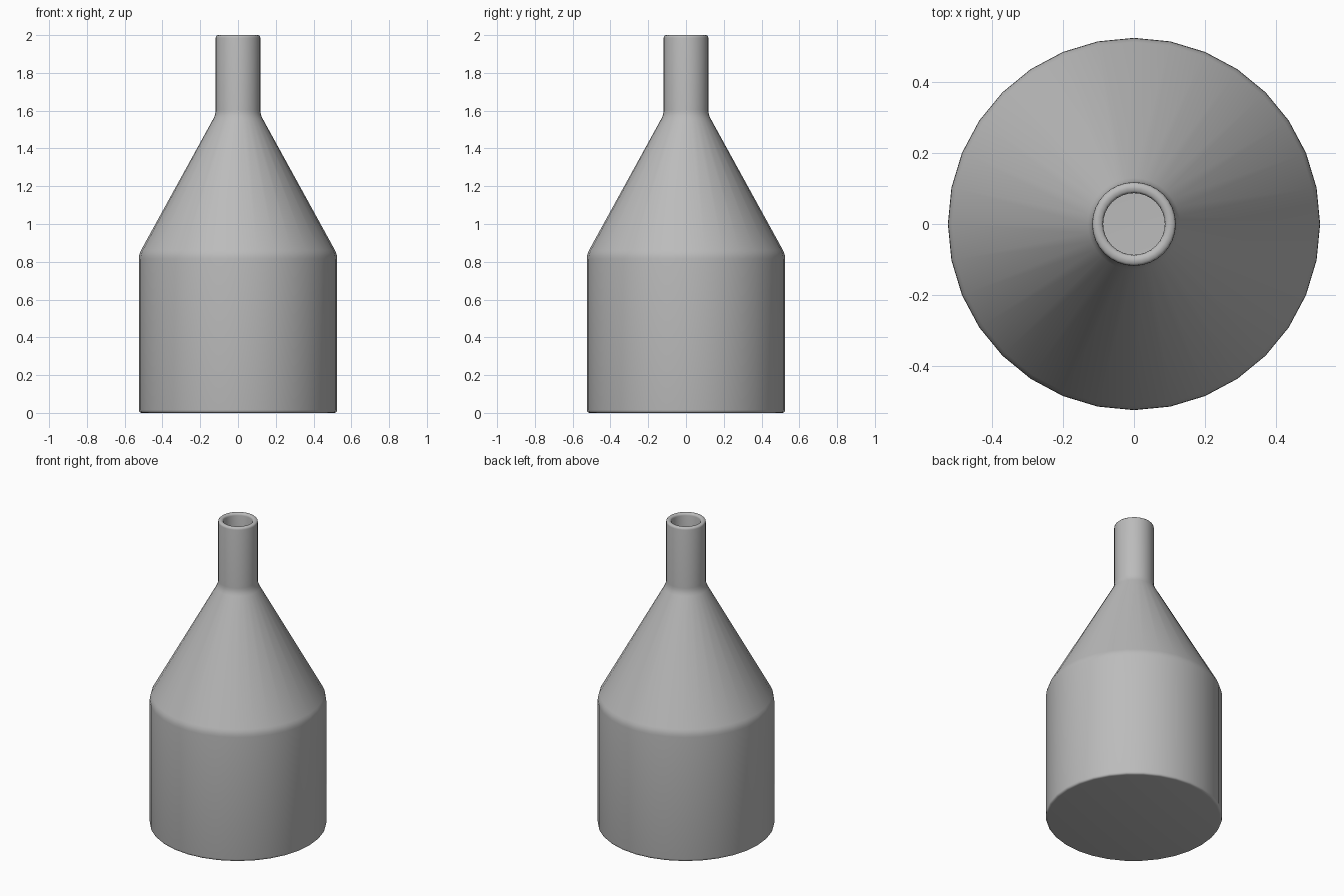
import bpy, bmesh, math
from mathutils import Vector, Matrix

cube = bpy.data.objects.get("Cube")
if cube:
    bpy.data.objects.remove(cube, do_unlink=True)

SEGMENTS = 32
WALL = 0.031
BODY, NECK = 0.525, 0.118

# Grey material
grey = bpy.data.materials.new("grey")
grey.use_nodes = True
colour = (0.5, 0.5, 0.5, 1)
grey.diffuse_color = colour
grey.node_tree.nodes["Principled BSDF"].inputs["Base Color"].default_value = colour


def rounded(points, radii, steps=3):
    """Replace each corner that has a radius with a short smooth curve."""
    out = []
    for i, (p, r) in enumerate(zip(points, radii)):
        p = Vector(p)
        if r == 0:
            out.append(p)
            continue
        a = p + (Vector(points[i - 1]) - p).normalized() * r
        b = p + (Vector(points[i + 1]) - p).normalized() * r
        for k in range(steps + 1):
            t = k / steps
            out.append(a * (1 - t) ** 2 + p * 2 * t * (1 - t) + b * t * t)
    return out


# Hollow bottle profile: outside from base to lip, then down the inside
inner = NECK - WALL
corners = [(0, 0), (BODY, 0), (BODY, 0.84), (NECK, 1.58), (NECK, 2),
           (inner, 2), (inner, 1.59), (BODY - WALL, 0.83), (BODY - WALL, WALL), (0, WALL)]
radii = [0, 0.015, 0.025, 0.025, 0.014, 0.014, 0.02, 0.02, 0.012, 0]
profile = rounded(corners, radii)

# Spin the profile into the bottle
bm = bmesh.new()
verts = [bm.verts.new((p.x, 0, p.y)) for p in profile]
edges = [bm.edges.new(pair) for pair in zip(verts, verts[1:])]
bmesh.ops.spin(bm, geom=verts + edges, cent=(0, 0, 0), axis=(0, 0, 1),
               angle=math.tau, steps=SEGMENTS)
bmesh.ops.remove_doubles(bm, verts=bm.verts, dist=0.0005)
bmesh.ops.recalc_face_normals(bm, faces=bm.faces)

mesh = bpy.data.meshes.new("bottle")
bm.to_mesh(mesh)
bm.free()
mesh.materials.append(grey)
bottle = bpy.data.objects.new("bottle", mesh)
bpy.context.collection.objects.link(bottle)

# Smooth shading with sharp edges kept
bpy.context.view_layer.objects.active = bottle
bottle.select_set(True)
bpy.ops.object.shade_smooth_by_angle(angle=math.radians(35))
